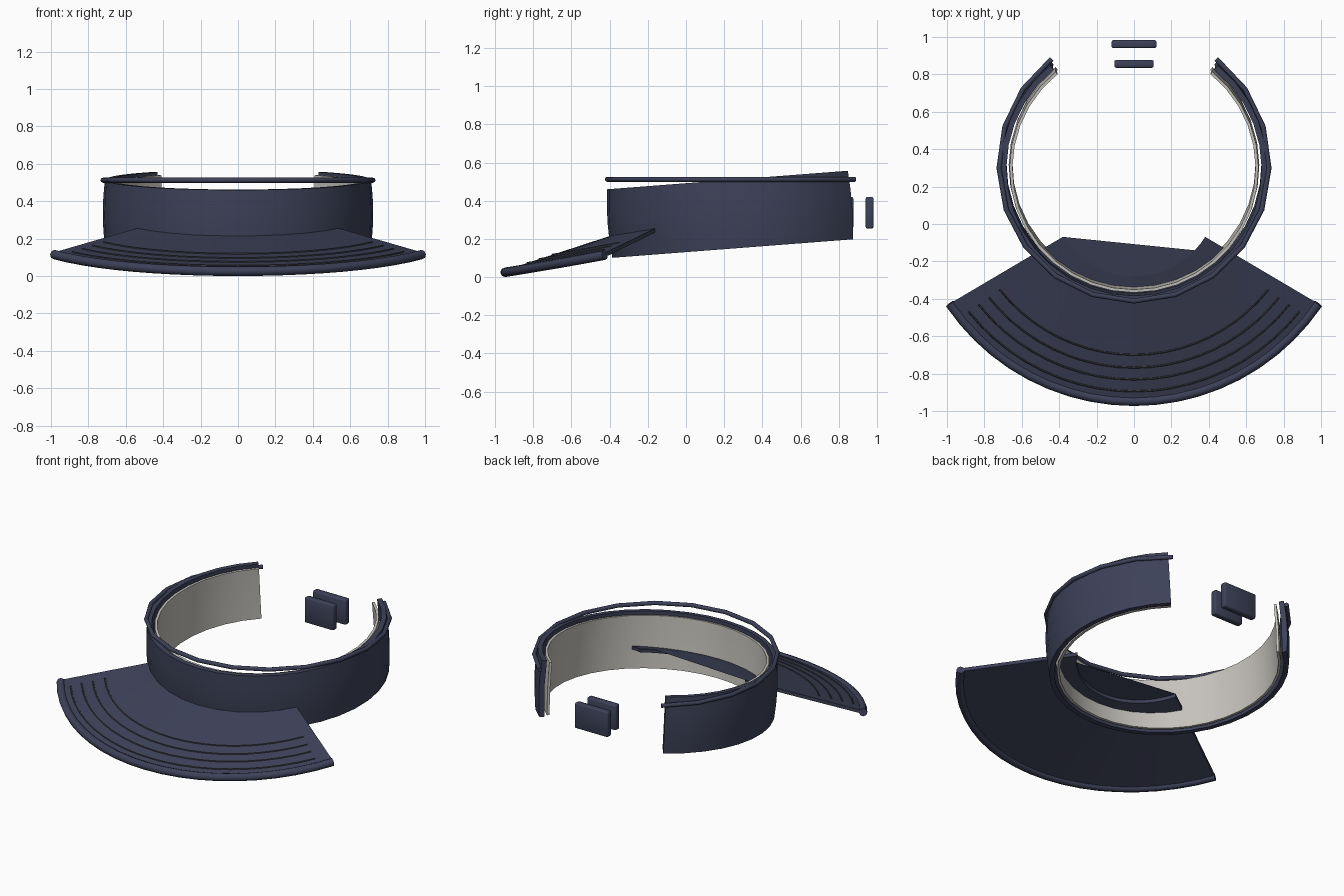
import bpy, bmesh, math
from mathutils import Vector, Matrix

if "Cube" in bpy.data.objects:
    bpy.data.objects.remove(bpy.data.objects["Cube"])


def material(name, rgb):
    m = bpy.data.materials.new(name)
    m.diffuse_color = (*rgb, 1)
    m.use_nodes = True
    m.node_tree.nodes["Principled BSDF"].inputs["Base Color"].default_value = m.diffuse_color
    return m


NAVY = material("navy fabric", (0.047, 0.053, 0.098))
LINING = material("light grey lining", (0.56, 0.54, 0.50))
THREAD = material("dark grey thread", (0.05, 0.05, 0.06))


def finish(name, bm, mat, angle=40):
    bmesh.ops.recalc_face_normals(bm, faces=bm.faces)
    me = bpy.data.meshes.new(name)
    bm.to_mesh(me)
    bm.free()
    me.materials.append(mat)
    ob = bpy.data.objects.new(name, me)
    bpy.context.collection.objects.link(ob)
    bpy.ops.object.select_all(action='DESELECT')
    ob.select_set(True)
    bpy.context.view_layer.objects.active = ob
    bpy.ops.object.shade_smooth_by_angle(angle=math.radians(angle))
    return ob


def loft(name, sections, mat, angle=40):
    """Skin a row of closed cross-sections and cap both ends."""
    bm = bmesh.new()
    rings = [[bm.verts.new(p) for p in sec] for sec in sections]
    n = len(rings[0])
    for a, b in zip(rings, rings[1:]):
        for i in range(n):
            j = (i + 1) % n
            bm.faces.new((a[i], a[j], b[j], b[i]))
    bm.faces.new(rings[0])
    bm.faces.new(rings[-1])
    return finish(name, bm, mat, angle)


def tube(name, path, radius, mat, sides=8):
    sections = []
    for i, p in enumerate(path):
        d = (path[min(i + 1, len(path) - 1)] - path[max(i - 1, 0)]).normalized()
        side = d.cross(Vector((0, 0, 1))).normalized()
        up = side.cross(d)
        sections.append([p + radius * (math.cos(a) * side + math.sin(a) * up)
                         for a in (2 * math.pi * k / sides for k in range(sides))])
    return loft(name, sections, mat, 60)


def open_ring(name, profile, steps, end, mat):
    """Sweep an (r, z) profile round the head, leaving the back open."""
    sections = []
    for i in range(steps + 1):
        a = math.radians(-180 - end + (180 + 2 * end) * i / steps)
        sections.append([Vector((r * math.cos(a), r * math.sin(a), z)) for r, z in profile])
    return loft(name, sections, mat)


# Head band and lining, tilted up towards the back
TILT = Matrix.Translation((0, 0.31, 0.335)) @ Matrix.Rotation(math.radians(4.4), 4, 'X')
band = open_ring("head_band", [(0.712, -0.18), (0.720, -0.09), (0.723, 0), (0.720, 0.09), (0.712, 0.18),
                               (0.682, 0.18), (0.690, 0), (0.682, -0.18)], 28, 51, NAVY)
lining = open_ring("sweat_lining", [(0.666, -0.172), (0.670, 0), (0.666, 0.165),
                                    (0.650, 0.165), (0.654, 0), (0.650, -0.172)], 28, 51, LINING)
for ob in (band, lining):
    ob.data.transform(TILT)

# Level piping around the top of the band
path = []
for i in range(17):
    a = math.radians(-232.5 + 285 * i / 16)
    path.append(Vector((0.722 * math.cos(a), 0.31 + 0.722 * math.sin(a), 0.512)))
tube("top_piping", path, 0.0135, NAVY)


# Brim surface: s runs -1..1 across, t runs 0 (inner) to 1 (outer edge)
def brim(s, t):
    ai, ao = math.radians(58 * s), math.radians(55.9 * s)
    inner = Vector((0.449 * math.sin(ai), 0.169 - 0.449 * math.cos(ai), 0.243 + 0.047 * s * s))
    outer = Vector((1.189 * math.sin(ao), 0.241 - 1.189 * math.cos(ao), 0.025 + 0.090 * s * s))
    return inner.lerp(outer, t)


SPAN = [-1 + i / 10 for i in range(21)]
DROP = Vector((0, 0, 0.011))
ROWS = [0, 0.25, 0.5, 0.75, 1]
loft("brim", [[brim(s, t) + DROP for t in ROWS] + [brim(s, t) - DROP for t in reversed(ROWS)]
              for s in SPAN], NAVY)
tube("brim_edge_piping", [brim(s, 1) for s in SPAN], 0.025, NAVY)

# Thin panel filling the inner curve of the brim
bm = bmesh.new()
vs = [bm.verts.new(brim(s, 0) + DROP) for s in SPAN[:-2]]
for a, b in zip(vs[1:], vs[2:]):
    bm.faces.new((vs[0], a, b))
finish("brim_inner_panel", bm, NAVY)

# Stitch rows on the brim
for k, t in enumerate((0.627, 0.73, 0.825, 0.92)):
    tube(f"brim_stitch_{k + 1}", [brim(s * 0.92, t) + DROP for s in SPAN], 0.005, THREAD, 6)


# Rear closure pads
def pad(name, size, loc):
    bm = bmesh.new()
    bmesh.ops.create_cube(bm, size=1)
    bmesh.ops.scale(bm, vec=size, verts=bm.verts)
    bmesh.ops.bevel(bm, geom=bm.edges[:], offset=0.009, segments=2, affect='EDGES', profile=0.5)
    bmesh.ops.translate(bm, vec=loc, verts=bm.verts)
    finish(name, bm, NAVY, 50)


pad("outer_closure_pad", (0.24, 0.042, 0.165), (0, 0.962, 0.337))
pad("inner_closure_pad", (0.21, 0.042, 0.165), (0, 0.856, 0.337))
